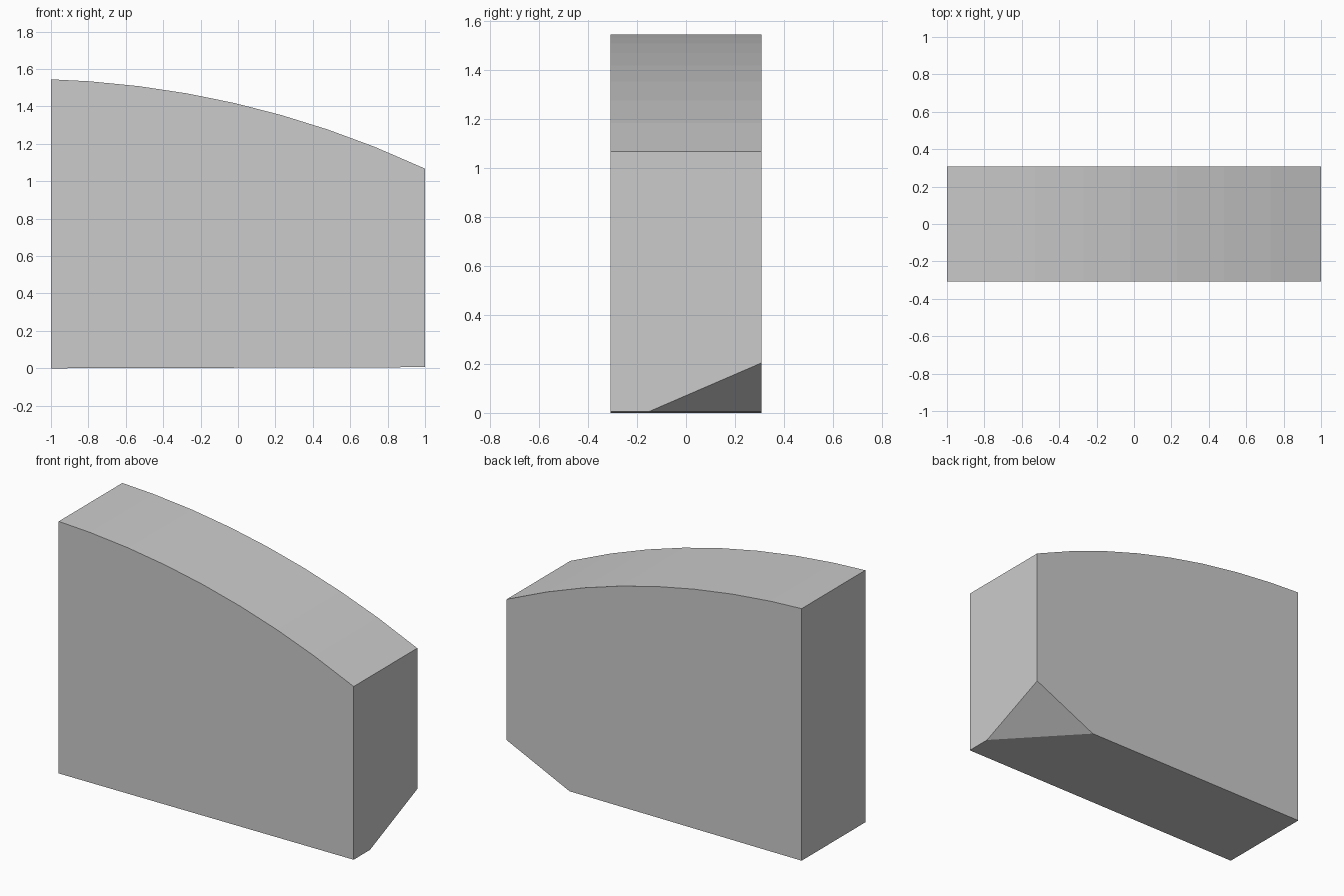
import bpy, bmesh, math
from mathutils import Vector

cube = bpy.data.objects.get("Cube")
if cube:
    bpy.data.objects.remove(cube, do_unlink=True)

HALF_DEPTH = 0.308
RADIUS, CENTRE_X, CREST = 5.1, -1.16, 1.5475


def arc_height(x):
    return CREST - RADIUS + math.sqrt(RADIUS ** 2 - (x - CENTRE_X) ** 2)


# Side profile: near-flat base and a curved top falling towards +x
xs = [1.0, 0.73, 0.48, 0.23, -0.02, -0.27, -0.53, -0.79, -1.0]
profile = [(-1.0, 0.0), (1.0, 0.006)] + [(x, arc_height(x)) for x in xs]

# Extrude the profile through the depth
bm = bmesh.new()
front = bm.faces.new([bm.verts.new((x, -HALF_DEPTH, z)) for x, z in profile])
extruded = bmesh.ops.extrude_face_region(bm, geom=[front])
moved = [v for v in extruded["geom"] if isinstance(v, bmesh.types.BMVert)]
bmesh.ops.translate(bm, verts=moved, vec=(0, 2 * HALF_DEPTH, 0))
if not front.is_valid or len(bm.faces) < len(profile) + 2:
    bm.faces.new([v for v in bm.verts if v.co.y < 0])

# Slice off the lower back corner and cap it
a = Vector((1.0, HALF_DEPTH, 0.204))
b = Vector((1.0, -0.15, 0.006))
c = Vector((0.575, HALF_DEPTH, 0.005))
normal = (b - a).cross(c - a).normalized()
if normal.z > 0:
    normal = -normal
bmesh.ops.bisect_plane(bm, geom=bm.verts[:] + bm.edges[:] + bm.faces[:],
                       plane_co=a, plane_no=normal, clear_outer=True)
bmesh.ops.holes_fill(bm, edges=[e for e in bm.edges if e.is_boundary], sides=0)
bmesh.ops.recalc_face_normals(bm, faces=bm.faces[:])

mesh = bpy.data.meshes.new("curved_block")
bm.to_mesh(mesh)
bm.free()
block = bpy.data.objects.new("curved_block", mesh)
bpy.context.collection.objects.link(block)

# Plain grey finish
grey = bpy.data.materials.new("light_grey")
grey.use_nodes = True
colour = (0.6, 0.6, 0.6, 1.0)
grey.diffuse_color = colour
grey.node_tree.nodes["Principled BSDF"].inputs["Base Color"].default_value = colour
mesh.materials.append(grey)
